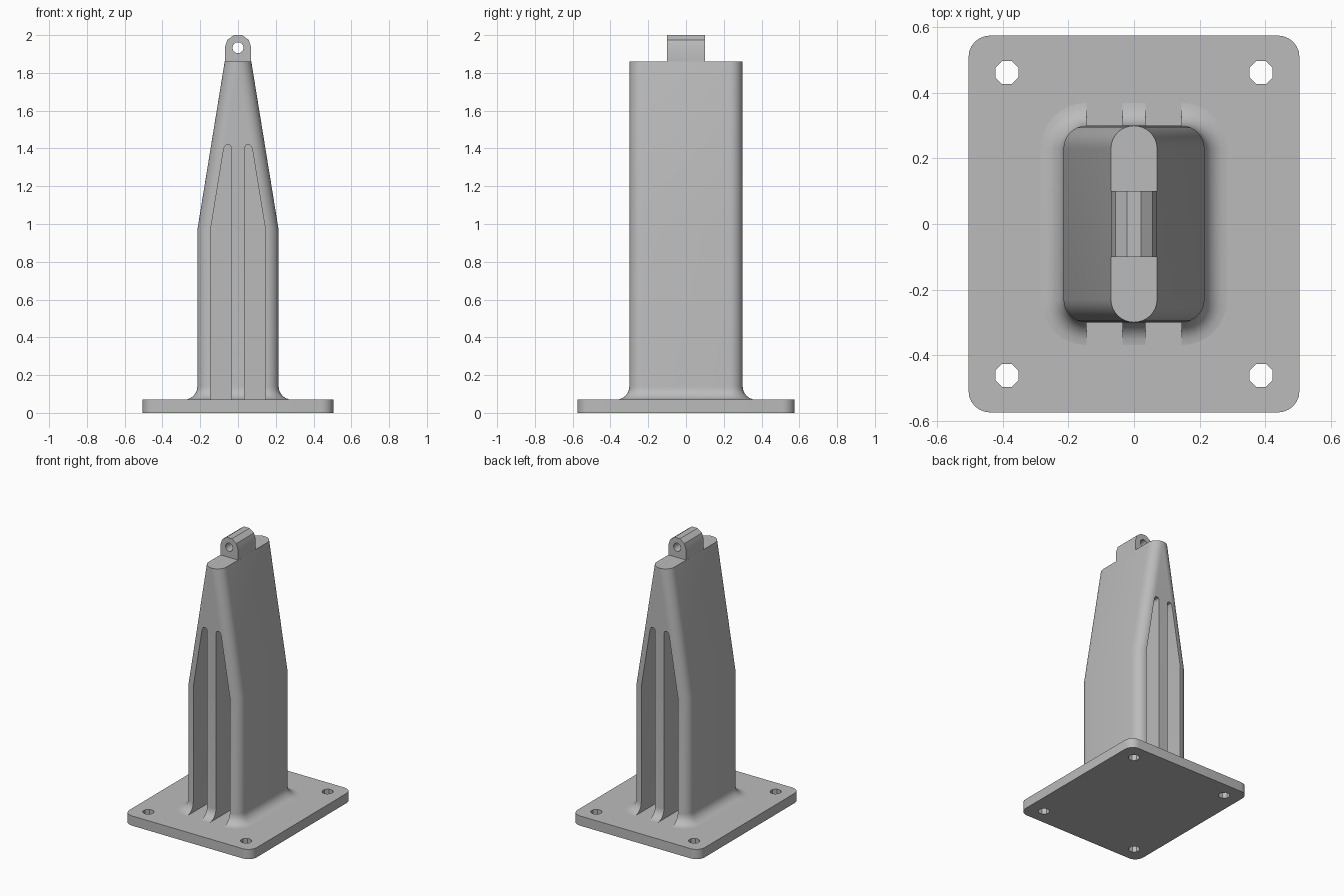
import bpy, bmesh, math

if "Cube" in bpy.data.objects:
    bpy.data.objects.remove(bpy.data.objects["Cube"])

gray = bpy.data.materials.new("light_gray")
gray.diffuse_color = (0.5, 0.5, 0.5, 1)
gray.use_nodes = True
gray.node_tree.nodes["Principled BSDF"].inputs["Base Color"].default_value = gray.diffuse_color


def rounded_rect(hx, hy, r, seg):
    """Counter-clockwise rounded rectangle outline."""
    pts = []
    for i, (sx, sy) in enumerate([(1, 1), (-1, 1), (-1, -1), (1, -1)]):
        for k in range(seg + 1):
            a = math.pi / 2 * (i + k / seg)
            pts.append((sx * (hx - r) + r * math.cos(a),
                        sy * (hy - r) + r * math.sin(a)))
    return pts


def loft(name, rings):
    """Closed solid through a list of rings of 3D points."""
    bm = bmesh.new()
    vr = [[bm.verts.new(p) for p in ring] for ring in rings]
    n = len(vr[0])
    for a, b in zip(vr, vr[1:]):
        for i in range(n):
            j = (i + 1) % n
            bm.faces.new((a[i], a[j], b[j], b[i]))
    bm.faces.new(vr[0][::-1])
    bm.faces.new(vr[-1])
    bmesh.ops.remove_doubles(bm, verts=bm.verts, dist=1e-5)
    bmesh.ops.recalc_face_normals(bm, faces=bm.faces)
    me = bpy.data.meshes.new(name)
    bm.to_mesh(me)
    bm.free()
    me.materials.append(gray)
    ob = bpy.data.objects.new(name, me)
    bpy.context.collection.objects.link(ob)
    return ob


def prism_z(name, pts, z0, z1):
    return loft(name, [[(x, y, z) for x, y in pts] for z in (z0, z1)])


def prism_y(name, pts, y0, y1):
    return loft(name, [[(x, y, z) for x, z in pts] for y in (y0, y1)])


def circle(cx, cy, r, n, phase=0):
    return [(cx + r * math.cos(phase + 2 * math.pi * k / n),
             cy + r * math.sin(phase + 2 * math.pi * k / n)) for k in range(n)]


def activate(ob):
    bpy.ops.object.select_all(action='DESELECT')
    ob.select_set(True)
    bpy.context.view_layer.objects.active = ob


def cut(ob, cutters):
    activate(ob)
    for c in cutters:
        m = ob.modifiers.new("cut", 'BOOLEAN')
        m.operation, m.solver, m.object = 'DIFFERENCE', 'EXACT', c
        bpy.ops.object.modifier_apply(modifier=m.name)
        bpy.data.objects.remove(c)


def smooth(ob, deg):
    activate(ob)
    bpy.ops.object.shade_smooth_by_angle(angle=math.radians(deg))


# Base plate with four bolt holes
base = prism_z("base_plate", rounded_rect(0.505, 0.575, 0.065, 6), 0, 0.07)
cut(base, [prism_z("bolt_hole", circle(sx * 0.388, sy * 0.462, 0.038, 8, math.pi / 8), -0.1, 0.2)
           for sx in (-1, 1) for sy in (-1, 1)])
smooth(base, 30)

# Column: flared foot, straight shaft, tapered top
rings = []
R = 0.07
for k in range(7):
    a = math.pi / 2 * k / 6
    off, z = R * (1 - math.sin(a)), 0.07 + R * (1 - math.cos(a))
    rings.append([(x, y, z) for x, y in
                  rounded_rect(0.215 + off, 0.3 + off, 0.07 + off, 8)])
for hx, z in ((0.215, 0.97), (0.0705, 1.86)):
    rings.append([(x, y, z) for x, y in rounded_rect(hx, 0.3, 0.07, 8)])
column = loft("column", rings)

# Paired slots in the front and back, leaving a middle rib
slot = [(0.035, 0.04), (0.145, 0.04), (0.145, 0.97), (0.08, 1.37), (0.075, 1.4),
        (0.066, 1.416), (0.055, 1.42), (0.043, 1.417), (0.035, 1.405)]
cut(column, [prism_y("slot", [(sx * x, z) for x, z in slot], sy * 0.1, sy * 0.6)
             for sx in (-1, 1) for sy in (-1, 1)])
smooth(column, 30)

# Top lug with a pin hole
cz, r = 1.9334, 0.07
arc = [(r * math.cos(math.pi * k / 5), cz + r * math.sin(math.pi * k / 5)) for k in range(6)]
lug = prism_y("top_lug", [(-r, 1.86), (r, 1.86)] + arc, -0.1, 0.1)
cut(lug, [prism_y("pin_hole", circle(0, cz, 0.029, 16), -0.3, 0.3)])
smooth(lug, 30)
